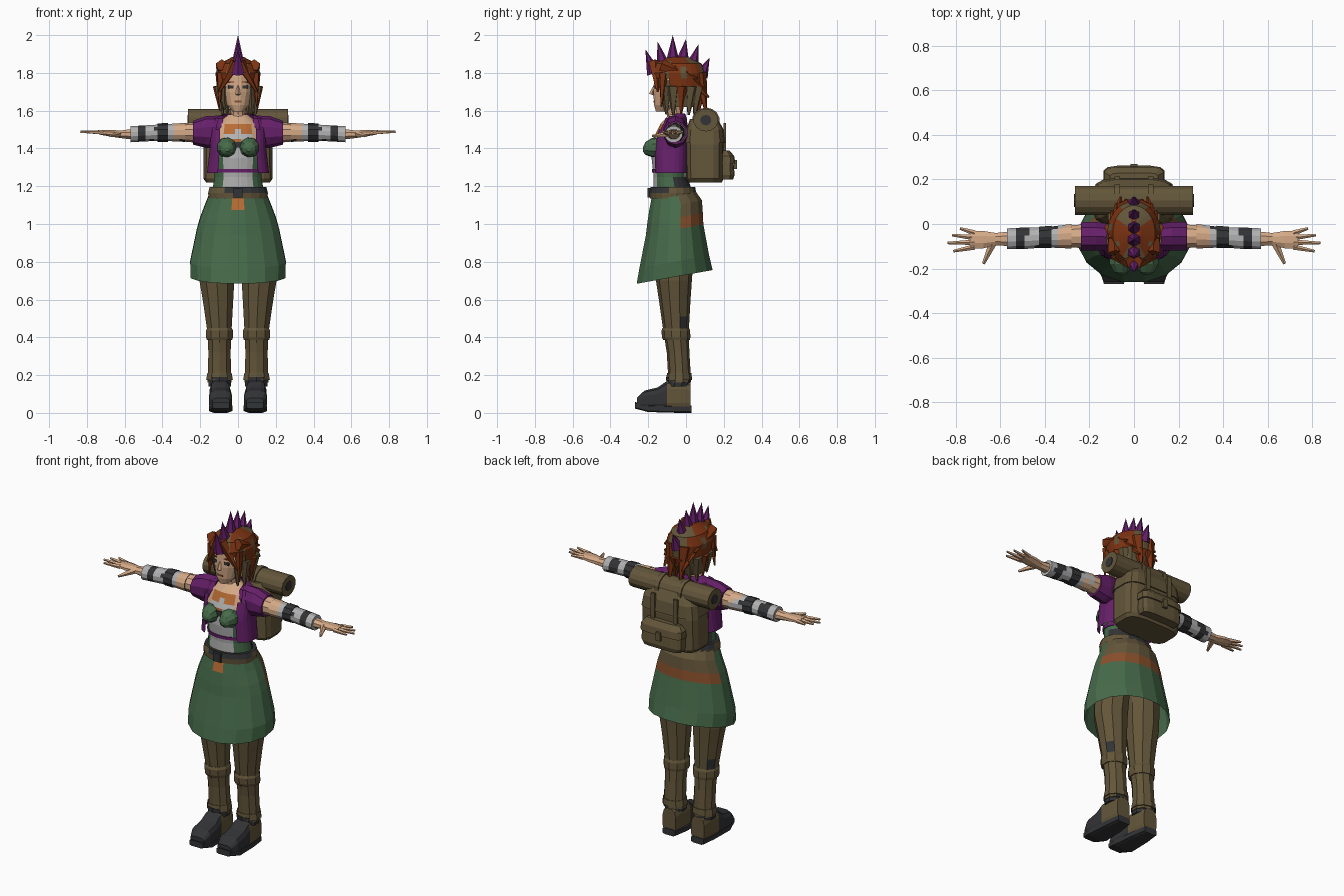
import bpy
import bmesh
import random
from math import atan2, copysign, cos, pi, sin
from mathutils import Matrix, Vector, noise

if "Cube" in bpy.data.objects:
    bpy.data.objects.remove(bpy.data.objects["Cube"])
random.seed(4)

PALETTE = {
    "green": (.062, .145, .068), "olive": (.125, .092, .042), "purple": (.13, .014, .14),
    "auburn": (.2, .033, .006), "skin": (.66, .4, .24), "grey": (.44, .44, .44),
    "dark": (.032, .033, .036), "orange": (.48, .15, .035), "rust": (.25, .08, .025),
}
NAMES = list(PALETTE)
for colour, rgb in PALETTE.items():
    mat = bpy.data.materials.new(colour)
    mat.use_nodes = True
    mat.diffuse_color = (*rgb, 1)
    shader = mat.node_tree.nodes["Principled BSDF"]
    shader.inputs["Base Color"].default_value = (*rgb, 1)
    shader.inputs["Roughness"].default_value = .9
    PALETTE[colour] = mat


def finish(name, bm, paint, side=1):
    """Mirror if asked, colour each face by name or rule, and link the object."""
    for face in bm.faces:
        centre = face.calc_center_median()
        face.material_index = NAMES.index(paint(centre) if callable(paint) else paint)
    if side < 0:
        bmesh.ops.scale(bm, vec=(-1, 1, 1), verts=bm.verts)
        bmesh.ops.reverse_faces(bm, faces=bm.faces)
    mesh = bpy.data.meshes.new(name)
    bm.to_mesh(mesh)
    bm.free()
    for mat in PALETTE.values():
        mesh.materials.append(mat)
    obj = bpy.data.objects.new(name, mesh)
    bpy.context.collection.objects.link(obj)
    return obj


def loft(name, rings, paint, sides=12, axis="z", square=1, shear=0, cuts=1,
         caps=(True, True), skip=None, side=1):
    """Skin rings of (position, centre u, centre v, radius u, radius v) along an axis."""
    dense = [Vector(rings[0])]
    for low, high in zip(rings, rings[1:]):
        dense += [Vector(low).lerp(Vector(high), (k + 1) / cuts) for k in range(cuts)]
    bm = bmesh.new()
    loops = []
    for t, cu, cv, ru, rv in dense:
        loop = []
        for i in range(sides):
            a = 2 * pi * (i + .5) / sides
            u = cu + ru * copysign(abs(cos(a)) ** square, cos(a))
            v = cv + rv * copysign(abs(sin(a)) ** square, sin(a))
            co = {"x": (t, u, v), "y": (u, t, v), "z": (u, v, t + shear * (v - cv))}[axis]
            loop.append(bm.verts.new(co))
        loops.append(loop)
    for low, high in zip(loops, loops[1:]):
        for i in range(sides):
            j = (i + 1) % sides
            bm.faces.new((low[i], low[j], high[j], high[i]))
    ends = [bm.faces.new(loops[0]), bm.faces.new(loops[-1])]
    bmesh.ops.recalc_face_normals(bm, faces=bm.faces)
    gone = [face for face, keep in zip(ends, caps) if not keep]
    if skip:
        gone += [f for f in bm.faces if f not in gone and skip(f.calc_center_median())]
    bmesh.ops.delete(bm, geom=gone, context="FACES")
    return finish(name, bm, paint, side)


def spike(name, base, tip, wide, thin, paint, sides=5, side=1):
    """A tapered piece from base to tip."""
    base, tip = Vector(base), Vector(tip)
    line = tip - base
    turn = line.to_track_quat("Z", "Y").to_matrix().to_4x4()
    bm = bmesh.new()
    bmesh.ops.create_cone(bm, cap_ends=True, segments=sides, radius1=wide, radius2=thin,
                          depth=line.length, matrix=Matrix.Translation((base + tip) / 2) @ turn)
    return finish(name, bm, paint, side)


def box(name, centre, size, paint, side=1):
    bm = bmesh.new()
    bmesh.ops.create_cube(bm, size=1, matrix=Matrix.Translation(centre) @ Matrix.Diagonal((*size, 1)))
    return finish(name, bm, paint, side)


def patch(c, scale=14):
    return noise.noise(c * scale)


# Colour rules
def skirt_paint(c):
    if c.y > -.03 and c.z > .96:
        return "rust" if c.z < 1.03 else "olive"
    return "orange" if c.y < 0 and abs(c.x) < .02 and c.z > 1.1 else "green"


def shirt_paint(c):
    if c.y > -.06 and c.z < 1.26:
        return "dark"
    if c.z > 1.53 or (abs(c.x) > .08 and c.z > 1.45):
        return "skin"
    if abs(c.x) > .085:
        return "green"
    if .03 < abs(c.x) < .065 and 1.47 < c.z < 1.52:
        return "orange"
    return "orange" if patch(c) > .22 else "grey"


def sleeve_paint(c):
    if .37 < c.x < .43 or .49 < c.x < .53:
        return "dark"
    if patch(c, 20) > .3:
        return "dark"
    return "skin" if c.x < .34 and patch(c, 11) < 0 else "grey"


def pants_paint(c):
    return "dark" if patch(c, 9) > .42 else "olive"


def boot_paint(c):
    return "olive" if c.y > -.07 and c.z > .03 else "dark"


def hair_paint(c):
    if c.y > 0 and .015 < abs(c.x) < .06:
        return "olive"
    return "olive" if sin(9 * atan2(c.y + .04, abs(c.x))) > .75 else "auburn"


# Skirt and belt
loft("skirt", [(.72, 0, -.06, .255, .205), (.8, 0, -.062, .258, .188), (.97, 0, -.06, .222, .155),
               (1.03, 0, -.058, .205, .15), (1.1, 0, -.055, .178, .142), (1.17, 0, -.07, .15, .112)],
     skirt_paint, sides=16, shear=.18, caps=(False, True))
loft("belt", [(1.135, 0, -.07, .158, .122), (1.165, 0, -.07, .16, .125), (1.195, 0, -.07, .152, .12)],
     lambda c: "dark" if c.z > 1.165 and patch(c) > -.15 else "olive", sides=20)
box("belt_buckle", (0, -.195, 1.165), (.05, .02, .05), "dark")

# Torso, bust and open vest
loft("shirt", [(1.17, 0, -.07, .138, .105), (1.25, 0, -.082, .125, .09), (1.35, 0, -.088, .13, .095),
               (1.45, 0, -.085, .13, .09), (1.53, 0, -.065, .115, .07), (1.58, 0, -.05, .05, .04)],
     shirt_paint, sides=24, cuts=3)
loft("waist_band", [(1.272, 0, -.084, .13, .096), (1.29, 0, -.084, .132, .097)], "purple", sides=24)
box("chest_patch", (0, -.178, 1.42), (.045, .009, .03), "dark")
loft("vest", [(1.27, 0, -.08, .165, .092), (1.4, 0, -.08, .15, .097), (1.5, 0, -.07, .15, .082),
              (1.56, 0, -.058, .13, .062), (1.585, 0, -.05, .07, .045)], "purple", sides=28,
     cuts=2, square=.7, caps=(False, False), skip=lambda c: c.y < -.06 and abs(c.x) < .105)
loft("neck", [(1.53, 0, -.055, .05, .045), (1.58, 0, -.06, .04, .04), (1.64, 0, -.07, .042, .045)],
     "skin", sides=10)

for side, label in ((1, "left_"), (-1, "right_")):
    # Bust and arm
    loft(label + "bust", [(-.1, .06, 1.405, .055, .06), (-.18, .06, 1.405, .052, .052),
                          (-.215, .058, 1.4, .034, .034), (-.228, .056, 1.395, .012, .012)],
         "green", sides=9, axis="y", side=side)
    loft(label + "vest_sleeve", [(.08, -.06, 1.49, .06, .085), (.17, -.055, 1.487, .067, .084),
                                 (.237, -.055, 1.483, .066, .063)],
         "purple", sides=10, axis="x", side=side)
    loft(label + "upper_arm", [(.2, -.055, 1.485, .056, .056), (.285, -.055, 1.485, .053, .049)],
         "skin", sides=10, axis="x", side=side)
    loft(label + "arm_wrap", [(.28, -.055, 1.485, .057, .052), (.4, -.06, 1.484, .046, .045),
                              (.49, -.064, 1.48, .05, .044), (.57, -.066, 1.475, .048, .044)],
         sleeve_paint, sides=12, axis="x", cuts=4, side=side)
    loft(label + "arm_band", [(.37, -.058, 1.484, .053, .05), (.425, -.06, 1.484, .05, .049)],
         "dark", sides=10, axis="x", side=side)
    # Hand with spread fingers
    loft(label + "hand", [(.55, -.066, 1.475, .036, .031), (.62, -.068, 1.475, .03, .022),
                          (.675, -.07, 1.48, .042, .019), (.735, -.07, 1.485, .042, .012)],
         "skin", sides=8, axis="x", side=side)
    tips = [(.78, -.02), (.815, -.05), (.835, -.085), (.81, -.122)]
    for i, (x, y) in enumerate(tips):
        spike(label + "finger", (.715, -.04 - .021 * i, 1.484), (x, y, 1.488), .013, .006,
              "skin", side=side)
    spike(label + "thumb", (.635, -.09, 1.475), (.675, -.178, 1.465), .018, .007, "skin", side=side)
    # Leg
    loft(label + "trouser_leg", [(.16, .098, -.036, .068, .062), (.22, .098, -.036, .064, .06),
                                 (.32, .098, -.042, .062, .06), (.42, .098, -.052, .066, .066),
                                 (.6, .106, -.06, .085, .084), (.7, .112, -.064, .097, .095),
                                 (.95, .1, -.06, .098, .11)], pants_paint, sides=10, cuts=2, side=side)
    loft(label + "knee_band", [(.385, .098, -.05, .07, .07), (.4, .098, -.052, .075, .075),
                               (.435, .098, -.054, .075, .076), (.45, .098, -.054, .068, .07)],
         "olive", sides=10, side=side)
    loft(label + "trouser_cuff", [(.175, .098, -.036, .074, .068), (.21, .098, -.036, .068, .065)],
         "olive", sides=10, side=side)
    # Boot
    loft(label + "boot", [(.025, .095, .085, .044, .075), (-.03, .095, .09, .052, .085),
                          (-.1, .095, .088, .056, .083), (-.15, .093, .074, .06, .062),
                          (-.22, .092, .067, .062, .052), (-.26, .09, .055, .046, .025)],
         boot_paint, sides=12, axis="y", square=.6, side=side)
    loft(label + "boot_sole", [(.028, .095, .02, .042, .02), (-.06, .093, .02, .055, .02),
                               (-.2, .092, .024, .064, .02), (-.27, .09, .04, .046, .018)],
         "dark", sides=8, axis="y", square=.4, side=side)
    loft(label + "boot_collar", [(.14, .097, -.042, .062, .06), (.19, .097, -.04, .066, .066)],
         "dark", sides=10, side=side)
    # Face details and hanging hair
    box(label + "eye", (.038, -.163, 1.725), (.032, .009, .016), "dark", side)
    box(label + "eyebrow", (.04, -.163, 1.752), (.036, .009, .007), "auburn", side)
    spike(label + "fringe", (.01, -.17, 1.855), (.1, -.15, 1.7), .032, .006, "auburn", side=side)
    spike(label + "side_lock", (.09, -.12, 1.8), (.1, -.13, 1.62), .026, .004, "auburn", side=side)
    spike(label + "back_tail", (.04, .07, 1.8), (.035, .105, 1.6), .04, .008, "auburn", side=side)
    for i in range(6):
        a = -.75 + .42 * i
        spike(label + "hair_strand", (.1 * cos(a), -.03 + .115 * sin(a), 1.73),
              (.095 * cos(a), -.035 + .1 * sin(a), 1.57 + random.uniform(0, .04)),
              .035, .006, "olive" if i % 3 < 2 else "auburn", side=side)
    for i in range(3):
        spike(label + "swept_lock", (.085, -.13 + .06 * i, 1.84 - .02 * i),
              (.1 - .02 * i, .06 + .03 * i, 1.77 - .05 * i), .034, .006, "auburn", side=side)

# Head and hair
loft("head", [(1.595, 0, -.125, .028, .035), (1.63, 0, -.1, .06, .07), (1.7, 0, -.08, .08, .095),
              (1.78, 0, -.07, .085, .1), (1.85, 0, -.06, .065, .085)], "skin", sides=16)
spike("nose", (0, -.165, 1.735), (0, -.183, 1.685), .006, .013, "skin", sides=4)
box("mouth", (0, -.168, 1.648), (.036, .008, .009), "rust")
loft("hair_cap", [(1.71, 0, -.038, .112, .135), (1.8, 0, -.045, .12, .148),
                  (1.85, 0, -.042, .095, .125), (1.885, 0, -.04, .03, .05)], hair_paint, sides=28,
     cuts=3, caps=(False, True), skip=lambda c: c.y < -.08 and abs(c.x) < (1.85 - c.z) * 1.1)
loft("lower_hair", [(1.62, 0, -.03, .102, .095), (1.68, 0, -.03, .11, .125), (1.76, 0, -.03, .11, .13)],
     "olive", sides=20, caps=(False, False), skip=lambda c: c.y < -.07 and abs(c.x) < .085)

# Crest of spikes
crest = [(-.215, 1.925), (-.15, 1.965), (-.07, 2), (0, 1.98), (.065, 1.95), (.125, 1.88)]
for i, (y, z) in enumerate(crest):
    foot = -.17 + .05 * i
    spike("crest_spike", (0, foot, 1.855 - 4 * (foot + .05) ** 2), (0, y, z), .038, 0, "purple", sides=6)

# Backpack with pocket, straps and bedroll
loft("backpack", [(1.22, 0, .1, .17, .09), (1.24, 0, .1, .185, .1), (1.42, 0, .1, .183, .102),
                  (1.5, 0, .1, .168, .092), (1.55, 0, .095, .13, .07)], "olive", sides=16, square=.5)
loft("backpack_lid", [(1.43, 0, .1, .187, .108), (1.5, 0, .1, .175, .1), (1.555, 0, .095, .135, .075)],
     "olive", sides=16, square=.5)
loft("pocket", [(1.235, 0, .205, .125, .045), (1.26, 0, .208, .135, .05), (1.36, 0, .205, .13, .045)],
     "olive", sides=12, square=.45)
loft("pocket_flap", [(1.32, 0, .208, .14, .054), (1.36, 0, .206, .137, .05), (1.39, 0, .2, .11, .03)],
     "olive", sides=12, square=.45)
box("pocket_buckle", (0, .262, 1.315), (.03, .016, .05), "olive")
loft("bedroll", [(-.265, .105, 1.55, .066, .06), (.265, .105, 1.55, .066, .06)], "olive",
     sides=14, axis="x")
for side, label in ((1, "left_"), (-1, "right_")):
    box(label + "pack_strap", (.075, .206, 1.45), (.026, .014, .17), "olive", side)
    loft(label + "roll_strap", [(.062, .105, 1.55, .073, .066), (.088, .105, 1.55, .073, .066)],
         "olive", sides=14, axis="x", side=side)
    loft(label + "roll_core", [(.255, .105, 1.55, .03, .028), (.268, .105, 1.55, .03, .028)],
         "dark", sides=10, axis="x", side=side)
